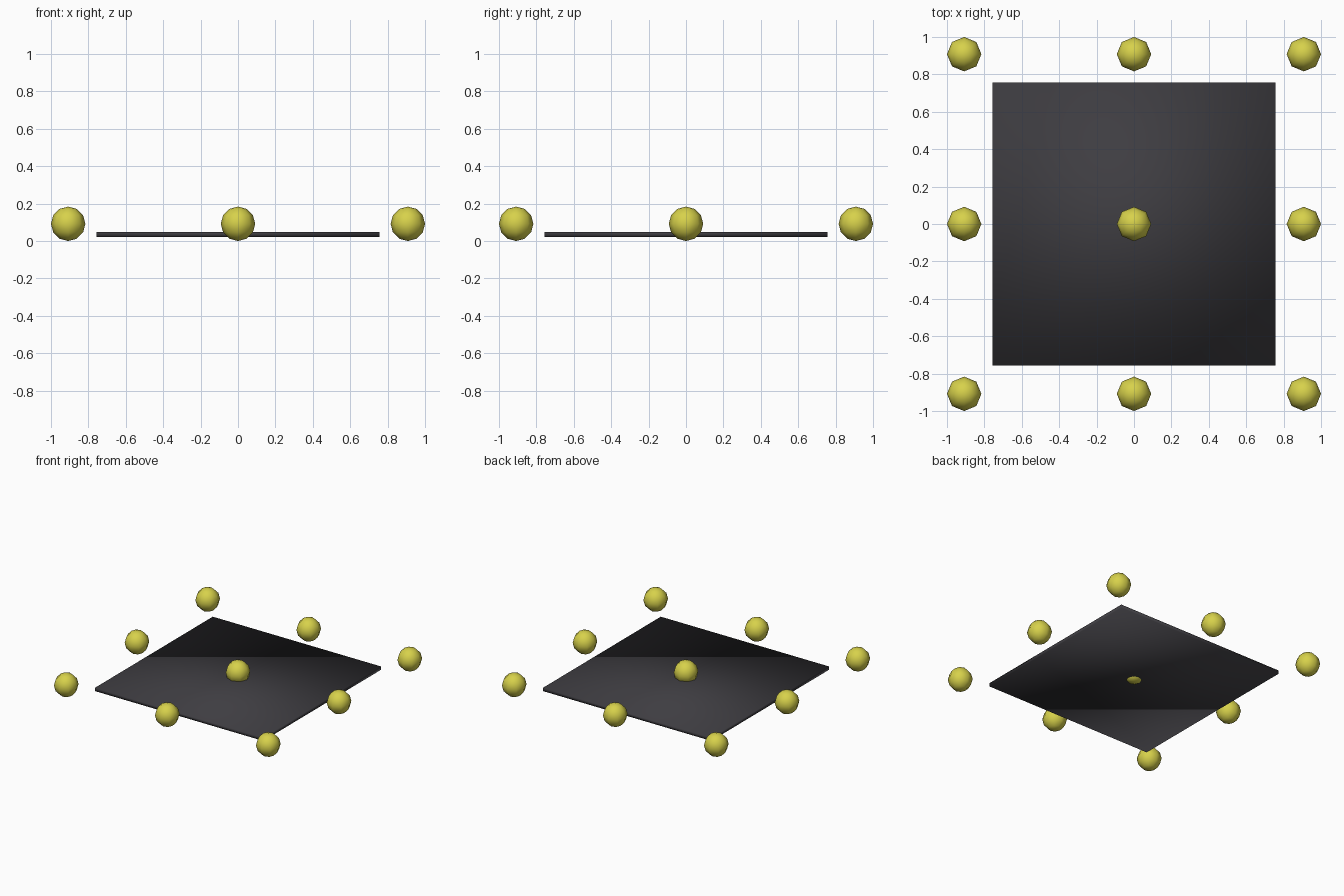
import bpy
import math

if "Cube" in bpy.data.objects:
    bpy.data.objects.remove(bpy.data.objects["Cube"])

R = 0.092          # ball radius
OFF = 1.0 - R      # ball spacing


def material(name, color):
    m = bpy.data.materials.new(name)
    m.diffuse_color = (*color, 1.0)
    m.use_nodes = True
    m.node_tree.nodes["Principled BSDF"].inputs["Base Color"].default_value = m.diffuse_color
    return m


yellow = material("olive_yellow", (0.68, 0.64, 0.07))
black = material("charcoal", (0.048, 0.046, 0.053))


def finish(obj, name, mat):
    obj.name = name
    obj.data.materials.append(mat)
    bpy.ops.object.shade_smooth()


# Thin square plate, softly shaded across its corners
bpy.ops.mesh.primitive_cube_add(size=1, location=(0, 0, 0.036))
plate = bpy.context.object
plate.scale = (1.512, 1.512, 0.027)
bpy.ops.object.transform_apply(location=False, rotation=False, scale=True)
finish(plate, "plate", black)

# Three by three grid of low-poly balls, the middle one piercing the plate
for i in (-1, 0, 1):
    for j in (-1, 0, 1):
        bpy.ops.mesh.primitive_uv_sphere_add(
            segments=8, ring_count=6, radius=R, location=(i * OFF, j * OFF, R))
        finish(bpy.context.object, f"ball_{i + 1}_{j + 1}", yellow)
